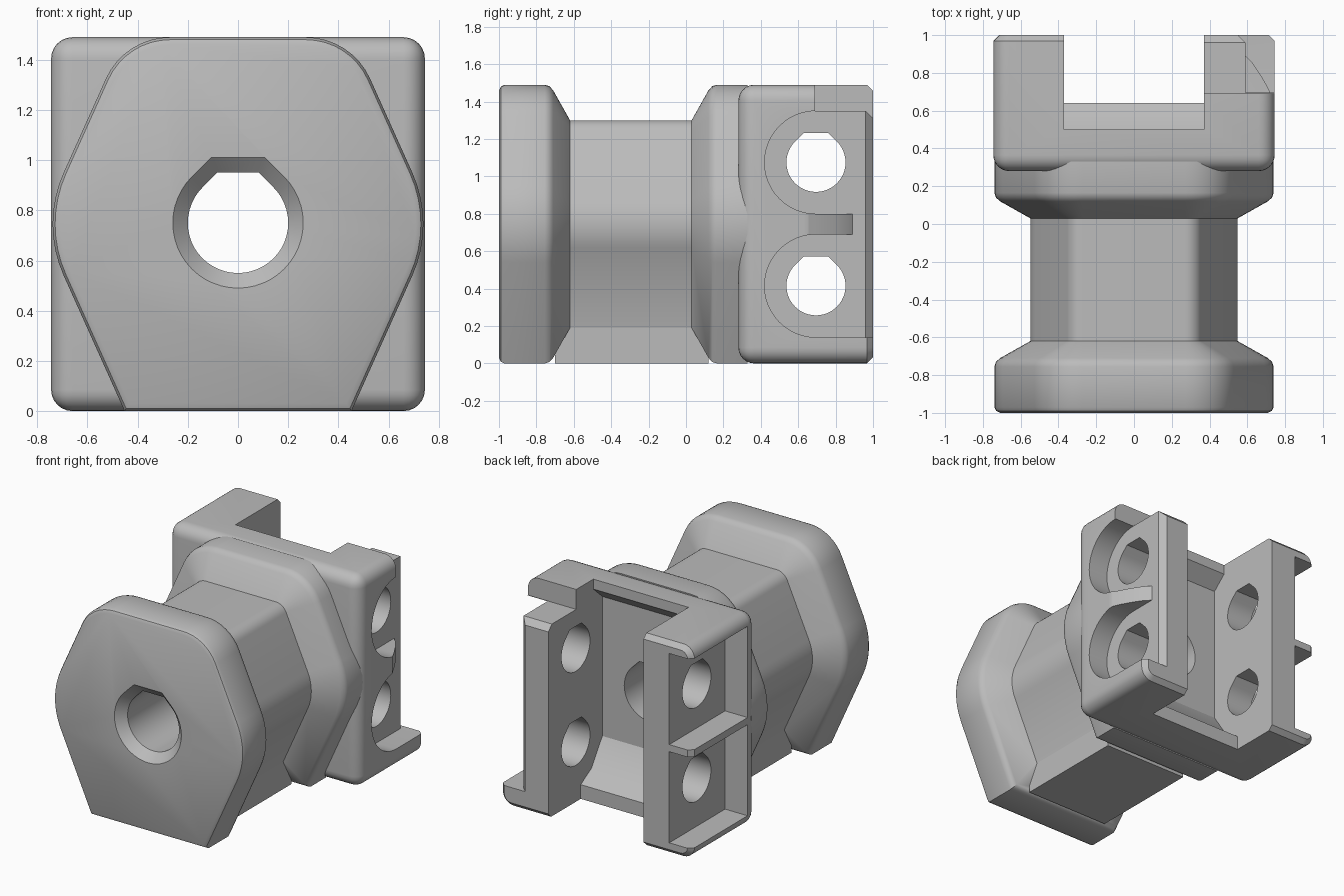
import bpy, bmesh, math
from mathutils import Vector

default = bpy.data.objects.get("Cube")
if default:
    bpy.data.objects.remove(default, do_unlink=True)

grey = bpy.data.materials.new("plain grey")
grey.use_nodes = True
colour = (0.5, 0.5, 0.5, 1)
grey.diffuse_color = colour
grey.node_tree.nodes["Principled BSDF"].inputs["Base Color"].default_value = colour

PLACE = {"x": lambda u, v, w: (w, u, v),
         "y": lambda u, v, w: (u, w, v),
         "z": lambda u, v, w: (u, v, w)}


def finish(bm, name):
    bmesh.ops.recalc_face_normals(bm, faces=bm.faces)
    mesh = bpy.data.meshes.new(name)
    bm.to_mesh(mesh)
    bm.free()
    mesh.materials.append(grey)
    obj = bpy.data.objects.new(name, mesh)
    bpy.context.collection.objects.link(obj)
    return obj


def loft(name, axis, sections):
    """Skin matching 2D outlines placed along an axis: [(position, points), ...]"""
    bm = bmesh.new()
    rings = [[bm.verts.new(PLACE[axis](u, v, w)) for u, v in pts] for w, pts in sections]
    for a, b in zip(rings, rings[1:]):
        for i in range(len(a)):
            j = (i + 1) % len(a)
            bm.faces.new((a[i], a[j], b[j], b[i]))
    bm.faces.new(rings[0])
    bm.faces.new(rings[-1])
    return finish(bm, name)


def prism(name, axis, pts, lo, hi):
    return loft(name, axis, [(lo, pts), (hi, pts)])


def box(name, x, y, z):
    return prism(name, "z", [(x[0], y[0]), (x[1], y[0]), (x[1], y[1]), (x[0], y[1])], *z)


def combine(target, tool, operation="DIFFERENCE", keep=False):
    mod = target.modifiers.new(operation.title(), "BOOLEAN")
    mod.operation, mod.object, mod.solver = operation, tool, "EXACT"
    bpy.context.view_layer.objects.active = target
    bpy.ops.object.modifier_apply(modifier=mod.name)
    if not keep:
        bpy.data.objects.remove(tool, do_unlink=True)


def teardrop(u, v, r):
    """Round hole whose top is a flat between two 45 degree slopes."""
    arc = [math.radians(135 + 270 * i / 36) for i in range(37)]
    t = r * math.tan(math.pi / 8)
    return [(u + r * math.cos(a), v + r * math.sin(a)) for a in arc] + [(u + t, v + r), (u - t, v + r)]


def hexagon(inset):
    """Six-sided outline with rounded top and side corners, moved inward by inset."""
    mid, tilt = 0.745, math.radians(24.2)
    flank = 0.718 - inset
    half = mid - inset

    def at(z):
        return (flank + abs(z) * -math.sin(tilt)) / math.cos(tilt)

    right = [(at(half), mid - half)]
    # concentric arcs: centre stays put while the radius shrinks with the inset
    for radius, centre_z, start, end in ((0.5, 0, -tilt, tilt),
                                         (0.28, mid - 0.28, tilt, math.pi / 2)):
        cx = (0.718 - radius - centre_z * math.sin(tilt)) / math.cos(tilt)
        for i in range(9):
            a = start + (end - start) * i / 8
            r = radius - inset
            right.append((cx + r * math.cos(a), mid + centre_z + r * math.sin(a)))
    return right + [(-x, z) for x, z in reversed(right)]


# Spool: two flanges around a narrower waist
stations = [(-1, 0.03), (-0.99, 0.01), (-0.97, 0), (-0.755, 0), (-0.73, 0.008), (-0.71, 0.03),
            (-0.62, 0.19), (0.03, 0.19), (0.12, 0.03), (0.14, 0.008), (0.165, 0), (0.33, 0)]
spool = loft("spool_body", "y", [(y, hexagon(d)) for y, d in stations])
combine(spool, box("waist_foot", (-0.33, 0.33), (-0.7, 0.12), (0, 0.25)), "UNION")

# Mounting block: rounded front and sides, small chamfer at the back
block = box("mounting_block", (-0.745, 0.745), (0.28, 1), (0, 1.49))
bm = bmesh.new()
bm.from_mesh(block.data)
soft = [e for e in bm.edges if min(v.co.y for v in e.verts) < 0.5]
bmesh.ops.bevel(bm, geom=soft, offset=0.085, segments=6, profile=0.5, affect="EDGES")
rim = [e for e in bm.edges if min(v.co.y for v in e.verts) > 0.99]
bmesh.ops.bevel(bm, geom=rim, offset=0.032, segments=1, affect="EDGES")
bm.to_mesh(block.data)
bm.free()

# Channel between the two arms, with an overhanging lip and a sloped sill
channel = [(1.1, -0.1), (0.64, -0.1), (0.64, 0.1), (0.52, 0.17), (0.4, 0.35), (0.4, 1.33),
           (0.5, 1.42), (0.5, 1.6), (1.1, 1.6)]
combine(block, prism("channel_cutter", "x", channel, -0.37, 0.37))

# Left arm: round-ended recesses and shortened rib, top and back edge
for z in (0.415, 1.075):
    arc = [math.radians(90 + 180 * i / 24) for i in range(25)]
    slot = [(0.695 + 0.275 * math.cos(a), z + 0.275 * math.sin(a)) for a in arc]
    slot += [(1.1, z - 0.275), (1.1, z + 0.275)]
    combine(block, prism("recess_cutter", "x", slot, 0.59, 1))
rib = [(0.59, 0.89), (0.63, 0.85), (0.67, 0.79), (0.71, 0.72), (0.75, 0.64), (1, 0.64),
       (1, 1.1), (0.59, 1.1)]
combine(block, prism("rib_cutter", "z", rib, 0.6, 0.9))
combine(block, box("top_notch_cutter", (0.3, 1), (0.69, 1.1), (1.35, 2)))
edge = [(0.6, 0.95), (0.6, 1.01), (0.54, 1.01)]
combine(block, prism("edge_cutter", "z", edge, 0.14, 1.4))
slope = [(1.01, 1.3), (1.01, 1.36), (0.95, 1.36)]
combine(block, prism("slope_cutter", "x", slope, 0.3, 0.8))

# Right arm: two square pockets open at the back
for z in ((0.08, 0.72), (0.77, 1.41)):
    combine(block, box("pocket_cutter", (-1, -0.57), (0.38, 1.1), z))

# Cross holes through both arms
for z in (0.415, 1.075):
    combine(block, prism("cross_hole_cutter", "x", teardrop(0.695, z, 0.158), -1, 1))

# Long bore with a countersunk mouth
bore = loft("bore_cutter", "y", [(y, teardrop(0, 0.75, r)) for y, r in
                                 ((-1.02, 0.28), (-0.94, 0.2), (0.6, 0.2))])
combine(spool, bore, keep=True)
combine(block, bore)

for obj in (spool, block):
    bpy.ops.object.select_all(action="DESELECT")
    obj.select_set(True)
    bpy.context.view_layer.objects.active = obj
    bpy.ops.object.shade_smooth_by_angle(angle=math.radians(32))
